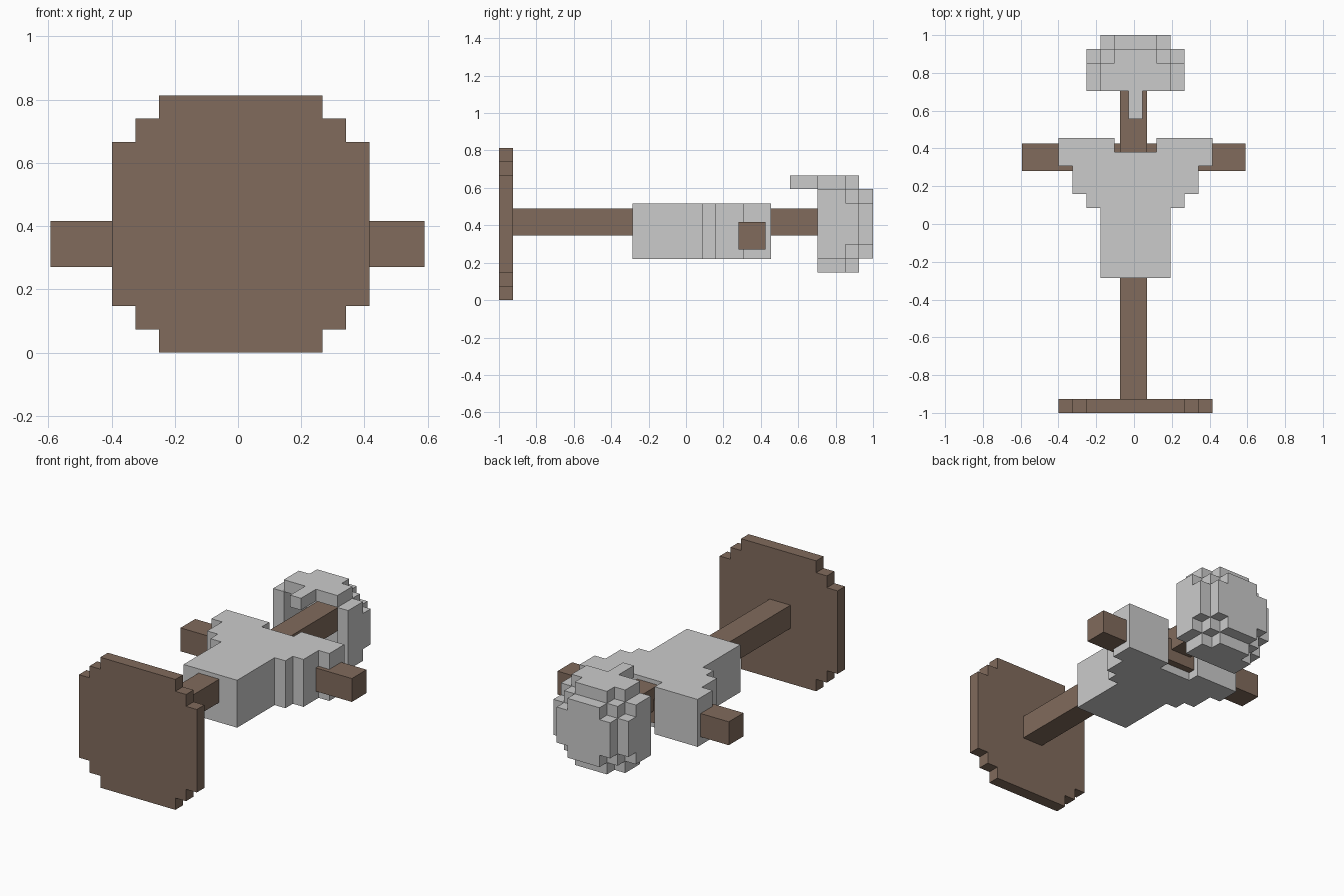
import bpy
import bmesh
import math
from mathutils import Vector

cube = bpy.data.objects.get("Cube")
if cube:
    bpy.data.objects.remove(cube, do_unlink=True)

U = 0.074          # edge of one block
CENTRE = 0.0085    # x centre of the stepped parts


def make_material(name, rgb):
    mat = bpy.data.materials.new(name)
    mat.use_nodes = True
    mat.diffuse_color = (*rgb, 1)
    mat.node_tree.nodes["Principled BSDF"].inputs["Base Color"].default_value = (*rgb, 1)
    return mat


wood = make_material("brown wood", (0.22, 0.147, 0.107))
metal = make_material("pale grey metal", (0.6, 0.6, 0.6))


def finish(bm, name, mat):
    mesh = bpy.data.meshes.new(name)
    bm.to_mesh(mesh)
    bm.free()
    mesh.materials.append(mat)
    obj = bpy.data.objects.new(name, mesh)
    bpy.context.collection.objects.link(obj)
    return obj


def box(name, low, high, mat):
    bm = bmesh.new()
    bmesh.ops.create_cube(bm, size=1)
    low, high = Vector(low), Vector(high)
    for v in bm.verts:
        v.co = (low + high) / 2 + v.co * (high - low)
    return finish(bm, name, mat)


def row_cells(widths):
    """Centred rows of blocks: odd width per row -> set of (column, row)."""
    return {(c, r) for r, w in enumerate(widths) if w
            for c in range(-(w // 2), w // 2 + 1)}


def block_shell(name, cells, start, mat):
    """Outer skin of a set of blocks (x, y, z), merged into large flat faces."""
    bm = bmesh.new()
    verts = {}

    def vert(key):
        if key not in verts:
            x, y, z = key
            verts[key] = bm.verts.new((CENTRE + (x - 0.5) * U, start[0] + y * U, start[1] + z * U))
        return verts[key]

    for cell in cells:
        for axis in range(3):
            for side in (0, 1):
                near = list(cell)
                near[axis] += 2 * side - 1
                if tuple(near) in cells:
                    continue
                a, b = (axis + 1) % 3, (axis + 2) % 3
                loop = []
                for i, j in ((0, 0), (1, 0), (1, 1), (0, 1)):
                    p = list(cell)
                    p[axis] += side
                    p[a] += i
                    p[b] += j
                    loop.append(vert(tuple(p)))
                bm.faces.new(loop if side else loop[::-1])
    bmesh.ops.dissolve_limit(bm, angle_limit=math.radians(1),
                             verts=bm.verts[:], edges=bm.edges[:])
    return finish(bm, name, mat)


# Round stepped base plate
base = row_cells([7, 9] + [11] * 7 + [9, 7])
block_shell("base_plate", {(c, 0, r) for c, r in base}, (-1, 0), wood)

# Wooden pole and arm bar
box("pole", (-0.073, -0.93, 0.345), (0.07, 0.92, 0.49), wood)
box("arm_bar", (-0.593, 0.28, 0.271), (0.59, 0.425, 0.417), wood)

# Breastplate with stepped shoulders and a neck notch
chest = row_cells([5] * 5 + [7] + [9] * 2 + [11] * 2)
chest -= {(c, 9) for c in (-1, 0, 1)}
block_shell("breastplate", {(c, r, d) for c, r in chest for d in range(4)},
            (-0.285, 0.22), metal)

# Hollow helmet, one stepped ring per layer, closed at the crown
full = row_cells([5] + [7] * 5 + [5])
rounded = row_cells([3, 5, 7, 7, 7, 5, 3])
rim = full - row_cells([0] + [5] * 5)
shoulder = rounded - row_cells([0, 3, 5, 5, 5, 3])
crown = row_cells([0, 3, 5, 5, 5, 3])
helmet = {(c, y, r) for y, layer in enumerate((rim, rim, shoulder, crown))
          for c, r in layer}
helmet |= {(0, -1, 6), (0, -2, 6)}   # brow ridge
block_shell("helmet", helmet, (0.704, 0.149), metal)
